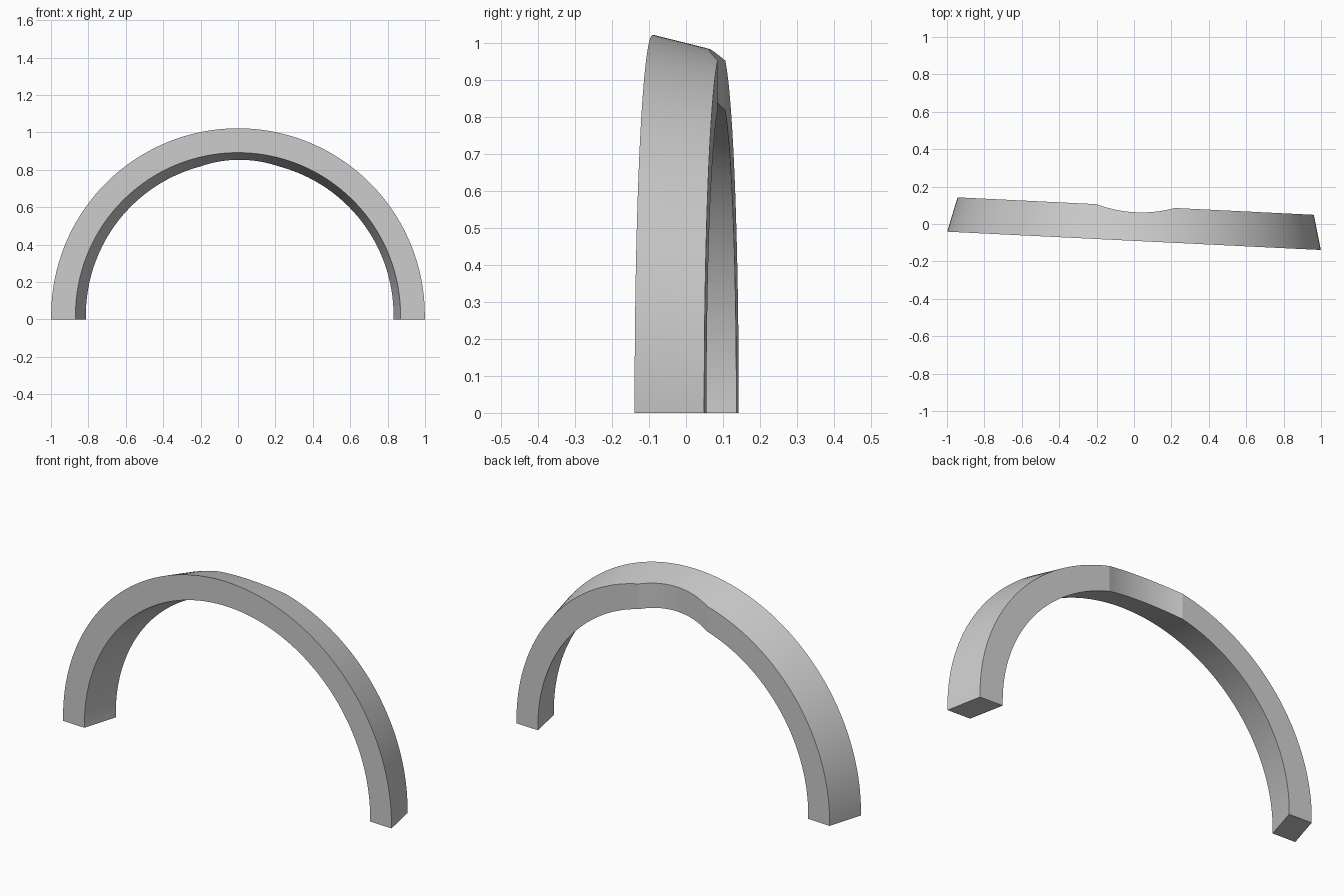
import bpy, bmesh, math

cube = bpy.data.objects.get("Cube")
if cube:
    bpy.data.objects.remove(cube, do_unlink=True)

OUTER, INNER = 1.0, 0.87       # front radii
CENTRE_Z = 0.022               # height of the arch centre
DEPTH, TAPER = 0.186, 0.25     # depth, and radius lost per unit of depth
HALF_CHORD, DIP = 0.21, 0.033  # scooped hollow in the back of the crown
SCOOP_R = (HALF_CHORD ** 2 + DIP ** 2) / (2 * DIP)


def back_y(x):
    """Depth of the back face, hollowed by a circular scoop near x = 0."""
    if abs(x) >= HALF_CHORD:
        return DEPTH
    return DEPTH - DIP + SCOOP_R - math.sqrt(SCOOP_R ** 2 - x * x)


def rail_angles(radius):
    """Angles from foot to foot, with samples exactly on the scoop's ends."""
    rear = radius - TAPER * DEPTH
    foot = -math.asin(CENTRE_Z / rear)
    kink = math.acos(HALF_CHORD / rear)
    stops = [(foot, kink, 40), (kink, math.pi - kink, 24),
             (math.pi - kink, math.pi - foot, 40)]
    angles = [a + (b - a) * i / n for a, b, n in stops for i in range(n)]
    return angles + [math.pi - foot]


def rail(bm, radius, back):
    verts = []
    for a in rail_angles(radius):
        y = 0.0
        if back:
            y = DEPTH
            for _ in range(4):
                y = back_y((radius - TAPER * y) * math.cos(a))
        r = radius - TAPER * y
        z = max(0.0, CENTRE_Z + r * math.sin(a))
        verts.append(bm.verts.new((r * math.cos(a), y, z)))
    verts[0].co.z = verts[-1].co.z = 0.0
    return verts


# Tapered arch band: four edge rails bridged into a closed solid
bm = bmesh.new()
rails = [rail(bm, OUTER, False), rail(bm, OUTER, True),
         rail(bm, INNER, True), rail(bm, INNER, False)]
for k in range(4):
    p, q = rails[k], rails[(k + 1) % 4]
    for i in range(len(p) - 1):
        bm.faces.new((p[i], p[i + 1], q[i + 1], q[i]))
for end in (0, -1):
    bm.faces.new([r[end] for r in rails])
bmesh.ops.recalc_face_normals(bm, faces=bm.faces)
mesh = bpy.data.meshes.new("arch_band")
bm.to_mesh(mesh)
bm.free()

arch = bpy.data.objects.new("arch_band", mesh)
bpy.context.collection.objects.link(arch)
arch.location = (0, -0.09, 0)
arch.rotation_euler.z = -math.atan(0.049)

# Plain grey
grey = bpy.data.materials.new("light_grey")
grey.use_nodes = True
colour = (0.6, 0.6, 0.6, 1)
grey.diffuse_color = colour
grey.node_tree.nodes["Principled BSDF"].inputs["Base Color"].default_value = colour
mesh.materials.append(grey)

# Smooth curves, crisp rims
bpy.ops.object.select_all(action='DESELECT')
arch.select_set(True)
bpy.context.view_layer.objects.active = arch
bpy.ops.object.shade_smooth_by_angle(angle=math.radians(15))
